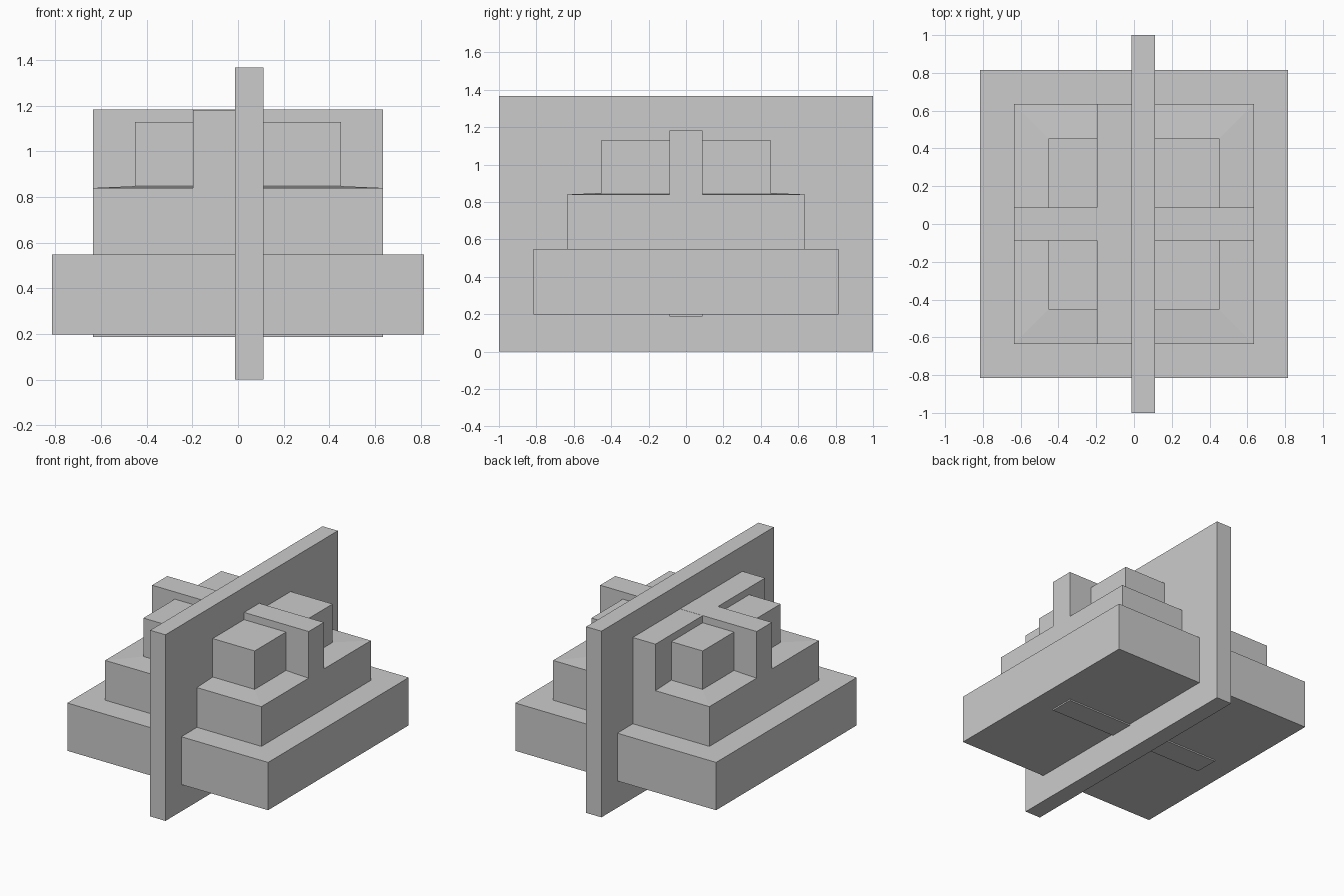
import bpy
import bmesh

if "Cube" in bpy.data.objects:
    bpy.data.objects.remove(bpy.data.objects["Cube"])

grey = bpy.data.materials.new("plain_grey")
grey.diffuse_color = (0.6, 0.6, 0.6, 1)
grey.use_nodes = True
grey.node_tree.nodes["Principled BSDF"].inputs["Base Color"].default_value = grey.diffuse_color


def block(name, x, y, z, top_scale=1.0):
    """Box from (min, max) ranges; top_scale tapers the upper face."""
    bm = bmesh.new()
    bmesh.ops.create_cube(bm, size=1)
    for v in bm.verts:
        s = top_scale if v.co.z > 0 else 1.0
        v.co.x = (x[0] + x[1]) / 2 + v.co.x * (x[1] - x[0]) * s
        v.co.y = (y[0] + y[1]) / 2 + v.co.y * (y[1] - y[0]) * s
        v.co.z = z[1] if v.co.z > 0 else z[0]
    mesh = bpy.data.meshes.new(name)
    bm.to_mesh(mesh)
    bm.free()
    mesh.materials.append(grey)
    obj = bpy.data.objects.new(name, mesh)
    bpy.context.collection.objects.link(obj)
    return obj


def tier(name, half, z, top_scale=1.0):
    return block(name, (-half, half), (-half, half), z, top_scale)


# Stepped square tiers
tier("base_tier", 0.816, (0.197, 0.548))
tier("middle_tier", 0.635, (0.50, 0.84))
tier("sloped_cap", 0.635, (0.84, 0.848), 0.45 / 0.635)
tier("top_tier", 0.452, (0.80, 1.13))

# Tall thin slab running front to back
block("tall_slab", (-0.013, 0.111), (-1.0, 1.0), (0.0, 1.367))

# Cross wall running side to side through the tiers
block("cross_wall", (-0.636, 0.636), (-0.088, 0.088), (0.187, 1.183))

# Thick wall against the left side of the slab
block("left_wall", (-0.197, 0.0), (-0.636, 0.636), (0.60, 1.182))
